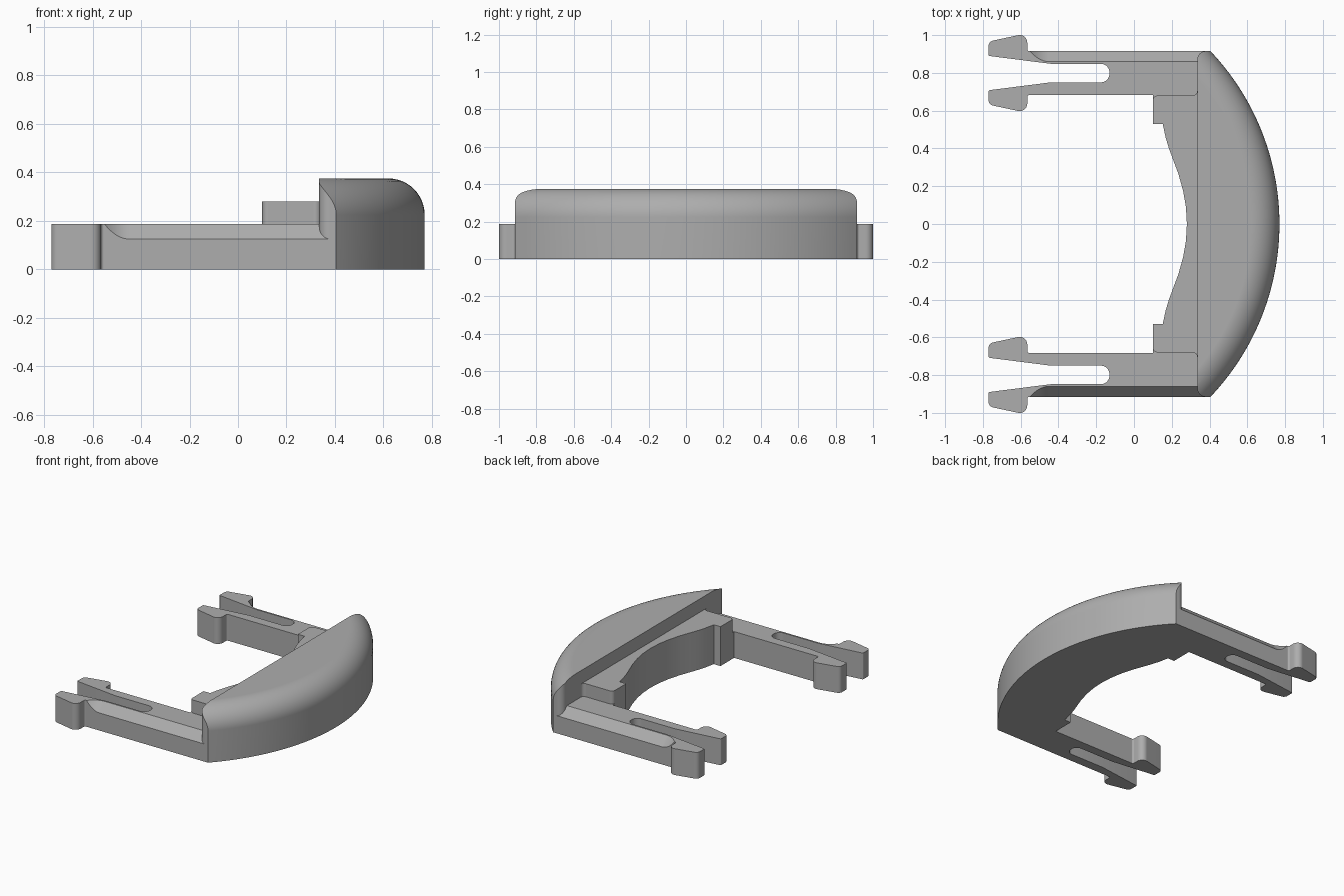
import bpy, bmesh, math
from mathutils import Vector

if "Cube" in bpy.data.objects:
    bpy.data.objects.remove(bpy.data.objects["Cube"])

grey = bpy.data.materials.new("plain_grey")
grey.use_nodes = True
colour = (0.42, 0.42, 0.42, 1)
grey.diffuse_color = colour
grey.node_tree.nodes["Principled BSDF"].inputs["Base Color"].default_value = colour


def solid(name, rings):
    """Skin a stack of equal-length closed rings and cap both ends."""
    bm = bmesh.new()
    loops = [[bm.verts.new(p) for p in ring] for ring in rings]
    n = len(loops[0])
    for low, high in zip(loops, loops[1:]):
        for i in range(n):
            j = (i + 1) % n
            bm.faces.new((low[i], low[j], high[j], high[i]))
    bm.faces.new(loops[0])
    bm.faces.new(loops[-1])
    bmesh.ops.recalc_face_normals(bm, faces=bm.faces)
    mesh = bpy.data.meshes.new(name)
    bm.to_mesh(mesh)
    bm.free()
    mesh.materials.append(grey)
    obj = bpy.data.objects.new(name, mesh)
    bpy.context.collection.objects.link(obj)
    return obj


def rounded(points, steps=8):
    """Outline from (x, y) or (x, y, radius) corners."""
    out = []
    for i, p in enumerate(points):
        c = Vector(p[:2])
        if len(p) < 3:
            out.append(c)
            continue
        a = (Vector(points[i - 1][:2]) - c).normalized()
        b = (Vector(points[(i + 1) % len(points)][:2]) - c).normalized()
        half = a.angle(b) / 2
        centre = c + (a + b).normalized() * p[2] / math.sin(half)
        reach = p[2] / math.tan(half)
        start, end = c + a * reach - centre, c + b * reach - centre
        sweep = start.angle(end)
        for k in range(steps + 1):
            t = k / steps
            out.append(centre + (start * math.sin((1 - t) * sweep)
                                 + end * math.sin(t * sweep)) / math.sin(sweep))
    return out


def prism(name, points, z0, z1, side=1):
    outline = rounded(points)
    return solid(name, [[(p.x, p.y * side, z) for p in outline] for z in (z0, z1)])


def combine(target, other, operation):
    mod = target.modifiers.new(operation.lower(), 'BOOLEAN')
    mod.operation, mod.solver, mod.object = operation, 'EXACT', other
    bpy.context.view_layer.objects.active = target
    bpy.ops.object.modifier_apply(modifier=mod.name)
    bpy.data.objects.remove(other)


BACK, WIDE, TIP, TOP = 0.335, 0.915, 0.77, 0.375
ARM_TOP, FILLET = 0.187, 0.15

# Bow: a filleted disc trimmed to a segment with rounded rear corners
sagitta = TIP - 0.405
radius = (WIDE ** 2 + sagitta ** 2) / (2 * sagitta)
levels = [(radius, 0)]
for k in range(13):
    a = math.pi / 2 * k / 12
    levels.append((radius - FILLET * (1 - math.cos(a)), TOP - FILLET * (1 - math.sin(a))))
SEG = 240
disc = solid("disc", [[(TIP - radius + r * math.cos(math.tau * i / SEG),
                        r * math.sin(math.tau * i / SEG), z) for i in range(SEG)]
                      for r, z in levels])
frame = prism("clip_frame", [(BACK, -WIDE, 0.045), (1, -WIDE), (1, WIDE),
                             (BACK, WIDE, 0.045)], -0.1, 0.5)
combine(frame, disc, 'INTERSECT')

# Web: curved inner edge behind the bow, with a lower and an upper tier
half_curve = [(0.152, 0.53), (0.167, 0.46), (0.185, 0.4), (0.207, 0.34), (0.235, 0.265),
              (0.26, 0.175), (0.275, 0.09)]
inner = half_curve + [(0.28, 0)] + [(x, -y) for x, y in reversed(half_curve)]
tiers = {
    "web_lower": ([(0.42, 0.72), (0.1, 0.72), (0.1, 0.53)], 0, ARM_TOP),
    "web_upper": ([(0.42, 0.72), (BACK, 0.72), (BACK, 0.68, 0.025),
                   (0.1, 0.68, 0.025), (0.1, 0.53)], 0.1, 0.28),
}
for name, (edge, z0, z1) in tiers.items():
    mirrored = [(p[0], -p[1], *p[2:]) for p in reversed(edge)]
    combine(frame, prism(name, edge + inner + mirrored, z0, z1), 'UNION')

# Arms: forked prongs with hooks, symmetric about their own centre line
MID = 0.8
prong = [(0.385, WIDE), (-0.565, WIDE, 0.012), (-0.565, 1.01, 0.04), (-0.77, 0.966, 0.03),
         (-0.77, 0.89, 0.008), (-0.44, 0.848), (-0.13, 0.848, 0.045)]
arm_plan = prong + [(p[0], 2 * MID - p[1] - 0.002, *p[2:]) for p in reversed(prong)]
for side in (1, -1):
    arm = prism("arm", arm_plan, 0, ARM_TOP, side)
    # Bevel along the outer top edge, fading out toward the hook
    rings = []
    for k in range(14):
        t = min(k / 12, 1)
        x = -0.55 + 0.1 * t if k < 13 else 0.5
        s = 0.02 + 0.98 * (1 - (1 - t) ** 2)
        ya, za = WIDE - 0.055 * s - 0.02, ARM_TOP + 0.0225
        yb, zb = WIDE + 0.02, ARM_TOP - 0.062 * s - 0.0225
        rings.append([(x, ya * side, za), (x, yb * side, zb), (x, yb * side, za)])
    combine(arm, solid("bevel_cutter", rings), 'DIFFERENCE')
    combine(frame, arm, 'UNION')

# Smooth curves, crisp edges, flat faces kept flat
bpy.ops.object.select_all(action='DESELECT')
frame.select_set(True)
bpy.context.view_layer.objects.active = frame
bpy.ops.object.shade_smooth_by_angle(angle=math.radians(25))
weighted = frame.modifiers.new("flat_faces", 'WEIGHTED_NORMAL')
weighted.keep_sharp = True
